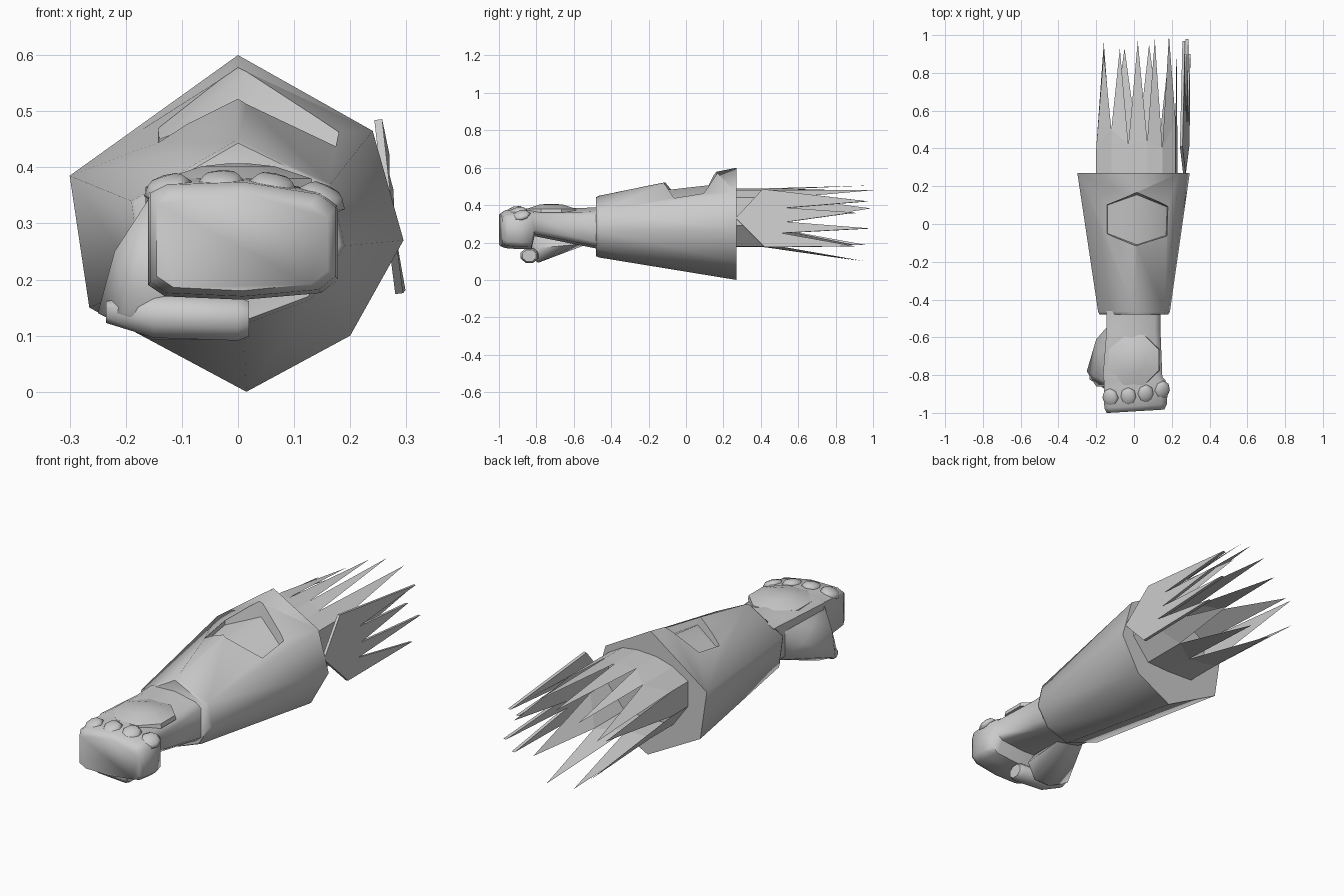
import bpy, bmesh, math

if "Cube" in bpy.data.objects:
    bpy.data.objects.remove(bpy.data.objects["Cube"])


def shade(ob, angle):
    bpy.ops.object.select_all(action='DESELECT')
    ob.select_set(True)
    bpy.context.view_layer.objects.active = ob
    bpy.ops.object.shade_smooth_by_angle(angle=math.radians(angle))


def link(name, bm, smooth):
    me = bpy.data.meshes.new(name)
    bmesh.ops.recalc_face_normals(bm, faces=bm.faces)
    bm.to_mesh(me)
    bm.free()
    ob = bpy.data.objects.new(name, me)
    bpy.context.collection.objects.link(ob)
    if smooth:
        shade(ob, smooth)
    return ob


def make(name, verts, faces, smooth=None):
    bm = bmesh.new()
    vs = [bm.verts.new(v) for v in verts]
    for f in faces:
        bm.faces.new([vs[i] for i in f])
    return link(name, bm, smooth)


def loft(name, rings, smooth=None):
    """Closed skin through rings with equal point counts."""
    n = len(rings[0])
    verts = [v for r in rings for v in r]
    faces = [(k * n + i, k * n + (i + 1) % n, (k + 1) * n + (i + 1) % n, (k + 1) * n + i)
             for k in range(len(rings) - 1) for i in range(n)]
    faces += [tuple(range(n)), tuple(range(len(verts) - n, len(verts)))]
    return make(name, verts, faces, smooth)


def hull(name, pts, smooth=None):
    bm = bmesh.new()
    for p in pts:
        bm.verts.new(p)
    bmesh.ops.convex_hull(bm, input=bm.verts)
    bmesh.ops.delete(bm, geom=[v for v in bm.verts if not v.link_faces], context='VERTS')
    return link(name, bm, smooth)


# Forearm bracer: seven-sided tapered shell
front = [(0, .45), (.165, .37), (.19, .26), (.13, .165), (.01, .12), (-.17, .19), (-.19, .34)]
back = [(0, .6), (.24, .465), (.295, .27), (.2, .1), (.015, 0), (-.265, .15), (-.3, .385)]
lip = [(x * .96, .28 + (z - .28) * .96) for x, z in front]
bracer = loft("bracer", [[(x, y, z) for x, z in r]
                         for y, r in ((-.48, lip), (-.465, front), (.27, back))])

# Six-sided socket cut in the top of the bracer, with a ridged floor
socket = [(.015, -.11, .48), (.17, -.06, .395), (.175, .09, .42),
          (.015, .155, .51), (-.14, .1, .45), (-.14, -.05, .425)]
cut_verts = socket + [(x * 1.2, .02 + (y - .02) * 1.35, .75) for x, y, z in socket]
cut_faces = [(0, 1, 2, 3), (0, 3, 4, 5), tuple(range(6, 12))]
cut_faces += [(i, (i + 1) % 6, (i + 1) % 6 + 6, i + 6) for i in range(6)]
cutter = make("socket_cutter", cut_verts, cut_faces)
cutter.hide_render = True
mod = bracer.modifiers.new("socket", 'BOOLEAN')
mod.object = cutter
mod.operation = 'DIFFERENCE'
mod.solver = 'EXACT'
bpy.context.view_layer.objects.active = bracer
bpy.ops.object.modifier_apply(modifier="socket")
bpy.data.objects.remove(cutter)
shade(bracer, 65)


# Wrist, palm and curled fingers
def section(y, x0, x1, z0, z1, skew=0):
    c, d = .03, .02
    m = (x0 + x1) / 2
    pts = [(x0, z0 + d), (x0 + c, z0), (m, z0 - .006), (x1 - c, z0 + .006), (x1, z0 + d + .01),
           (x1, z1 - d - .025), (x1 - c, z1 - .022), (m, z1), (x0 + c, z1 - .005), (x0, z1 - d)]
    return [(x, y + skew * x, z) for x, z in pts]


loft("fist", [section(*s) for s in (
    (-.46, -.145, .14, .17, .39), (-.56, -.145, .14, .19, .384),
    (-.81, -.165, .15, .24, .385), (-.825, -.16, .165, .172, .383),
    (-.89, -.16, .178, .17, .378, .04), (-.965, -.157, .174, .176, .374, .06),
    (-.992, -.145, .16, .186, .355, .06))], 60)

# Thumb: side mass, then the tip folded under the fingers
hull("thumb_base", [(-.13, -.53, .34), (-.13, -.53, .19), (-.155, -.83, .35), (-.2, -.61, .26),
                    (-.22, -.8, .25), (-.25, -.78, .14), (-.2, -.86, .14), (-.15, -.79, .092),
                    (-.02, -.58, .19), (-.1, -.86, .2), (-.02, -.79, .17), (-.06, -.79, .093)], 60)
loft("thumb_tip", [[(x, y + .05 * s * math.cos(a), z + .042 * s * math.sin(a))
                    for a in [math.tau * i / 8 + math.pi / 8 for i in range(8)]]
                   for x, y, z, s in ((-.235, -.8, .142, .5), (-.15, -.83, .135, 1),
                                      (0, -.838, .13, 1), (.02, -.838, .13, .8))], 60)

# Domed plate on the back of the hand
loft("hand_plate", [[(r * math.cos(a), -.72 + r * math.sin(a), z)
                     for a in [math.tau * i / 8 + math.pi / 8 for i in range(8)]]
                    for r, z in ((.146, .36), (.142, .38), (.07, .402), (.02, .407))], 40)

# Knuckle studs
for i, (x, y, z) in enumerate(((-.125, -.92, .362), (-.03, -.915, .37),
                               (.062, -.9, .365), (.15, -.88, .345))):
    bpy.ops.mesh.primitive_uv_sphere_add(segments=8, ring_count=4, radius=.047, location=(x, y, z))
    ob = bpy.context.object
    ob.name = f"knuckle_stud_{i + 1}"
    ob.scale = (.95, 1.08, .5)
    ob.rotation_euler = (.25, .25 * (i - 1.2), 0)
    shade(ob, 50)

# Feather collar: ring of long spikes behind the bracer, drooping towards the left
ring = [(-.2, .41), (-.12, .46), (-.03, .485), (.07, .49), (.15, .48), (.22, .44), (.23, .29),
        (.14, .18), (.02, .175), (-.12, .18), (-.2, .29)]
valley = [.4, .5, .42, .44, .4, .55]
length = [.91, .93, .97, .98, 1.0, .99, .9, .95, .93, .96, .9]
verts, faces = [], []
n = len(ring)
for i, (x, z) in enumerate(ring):
    j = (i + 1) % n
    mx, mz = (x + ring[j][0]) / 2, (z + ring[j][1]) / 2
    if mz > .4:
        tip = .33 + (mz - .33) * 1.15 - .35 * max(0, .12 - mx)
    else:
        tip = .33 + (mz - .33) * 1.5
    verts += [(x, .26, z), (x, valley[i % 6], z), (mx, length[i], tip)]
    # root strip, then the spike itself
    faces += [(3 * i, 3 * j, 3 * j + 1, 3 * i + 1), (3 * i + 1, 3 * j + 1, 3 * i + 2)]
make("feather_collar", verts, faces)

# Flat side feather with a pointed root and four ragged tips
outline = [(.265, .33), (.41, .485), (.97, .42), (.54, .385), (.9, .36),
           (.54, .31), (.98, .275), (.51, .25), (.9, .18), (.42, .175)]
side = make("side_feather", [(.248 + (.49 - z) * .12 + (y - .27) * .01, y, z) for y, z in outline],
            [tuple(range(len(outline)))])
thick = side.modifiers.new("thickness", 'SOLIDIFY')
thick.thickness = .014
thick.offset = 0
